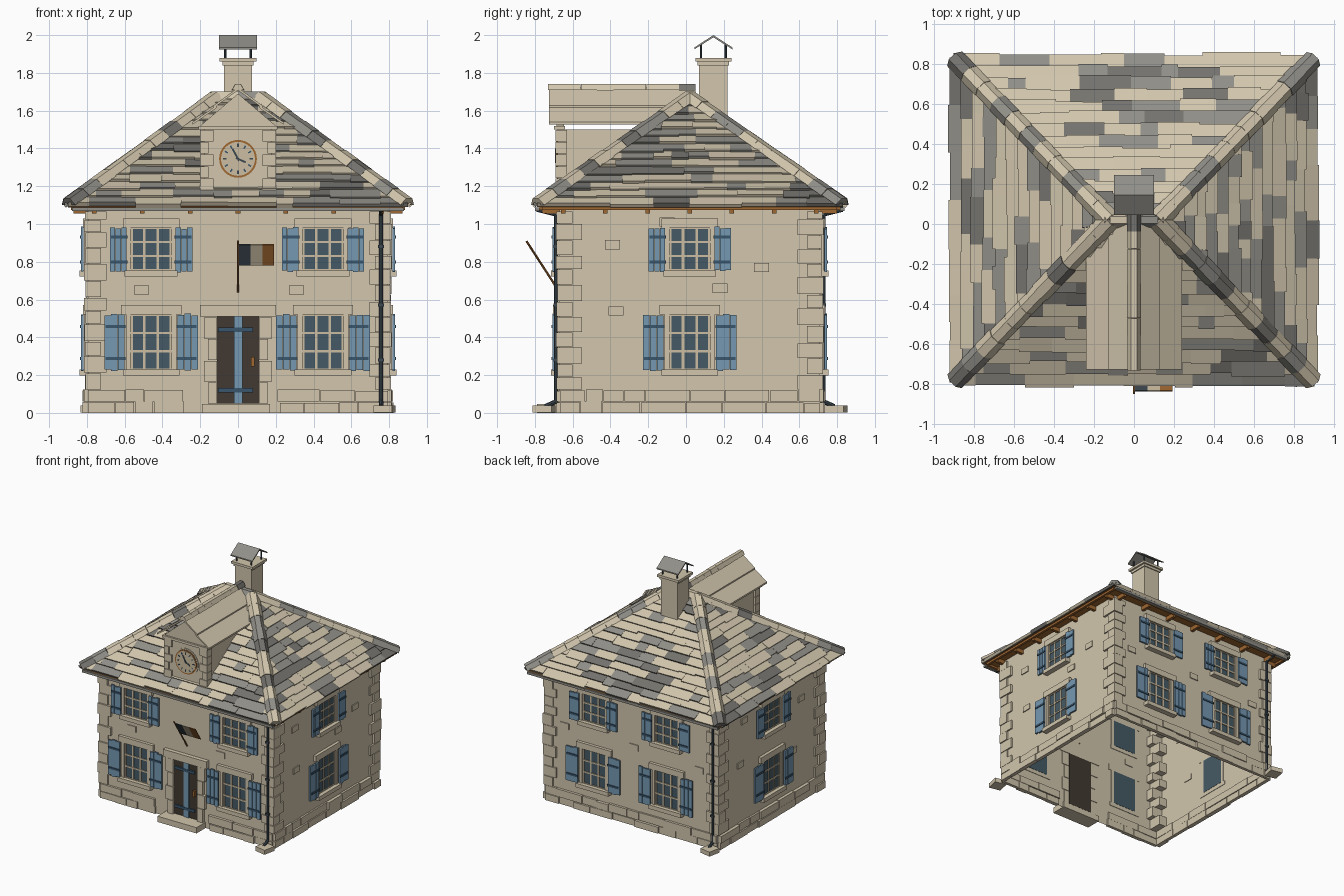
import bpy, bmesh, math, random
from mathutils import Matrix, Vector

if "Cube" in bpy.data.objects:
    bpy.data.objects.remove(bpy.data.objects["Cube"])

random.seed(7)
PALETTE = [("pale_stone", (210, 198, 173)), ("slate", (145, 143, 136)), ("dark_slate", (117, 115, 110)),
           ("shutter_blue", (117, 152, 178)), ("glass", (69, 90, 102)), ("dark_metal", (60, 72, 80)),
           ("orange_wood", (160, 104, 50)), ("door_brown", (66, 57, 49)), ("frame_cream", (205, 190, 162)),
           ("deep_blue", (58, 86, 108))]
STONE, SLATE, DARK, BLUE, GLASS, METAL, WOOD, BROWN, CREAM, DEEP = range(10)
mats = []
for name, rgb in PALETTE:
    m = bpy.data.materials.new(name)
    m.diffuse_color = [((c / 255 + 0.055) / 1.055) ** 2.4 for c in rgb] + [1]
    m.use_nodes = True
    m.node_tree.nodes["Principled BSDF"].inputs["Base Color"].default_value = m.diffuse_color
    mats.append(m)

parts = {}
I = Matrix()
CY = 0.02                                   # house centre in y
HX, HY = 0.795, 0.69                        # wall half sizes
rnd = random.uniform


def part(name):
    return parts.setdefault(name, bmesh.new())


def solid(name, mat, a, b):
    """Closed solid between two matching polygons."""
    bm, n = part(name), len(a)
    va, vb = [bm.verts.new(p) for p in a], [bm.verts.new(p) for p in b]
    faces = [bm.faces.new(va[::-1]), bm.faces.new(vb)]
    faces += [bm.faces.new((va[i], va[(i + 1) % n], vb[(i + 1) % n], vb[i])) for i in range(n)]
    for f in faces:
        f.material_index = mat


def box(name, mat, x0, x1, y0, y1, z0, z1, M=I):
    ring = [(x0, y0), (x1, y0), (x1, y1), (x0, y1)]
    solid(name, mat, [M @ Vector((x, y, z0)) for x, y in ring], [M @ Vector((x, y, z1)) for x, y in ring])


def rod(name, mat, p, q, r, n=8):
    p, q = Vector(p), Vector(q)
    d = q - p
    M = Matrix.Translation((p + q) / 2) @ d.to_track_quat('Z', 'Y').to_matrix().to_4x4()
    res = bmesh.ops.create_cone(part(name), cap_ends=True, segments=n, radius1=r, radius2=r,
                                depth=d.length, matrix=M)
    for f in {f for v in res['verts'] for f in v.link_faces}:
        f.material_index = mat


def roof_colour(pale=0.6):
    return random.choices((STONE, SLATE, DARK), (pale, (1 - pale) * 0.6, (1 - pale) * 0.4))[0]


# Walls: local frames with x along the wall, -y outwards
def frame(deg, dist):
    return Matrix.Translation((0, CY, 0)) @ Matrix.Rotation(math.radians(deg), 4, 'Z') @ Matrix.Translation((0, -dist, 0))


FRONT, RIGHT, BACK, LEFT = frame(0, HY), frame(90, HX), frame(180, HY), frame(270, HX)
for M, half in ((FRONT, HX), (RIGHT, HY), (BACK, HX), (LEFT, HY)):
    f = part("walls").faces.new([part("walls").verts.new(M @ Vector((x, 0, z)))
                                 for x, z in ((-half, 0), (half, 0), (half, 1.1), (-half, 1.1))])
    f.material_index = STONE
    # Base course stones
    for z0, z1 in ((0, 0.06), (0.06, 0.125)):
        x = -half
        while x < half - 0.01:
            w = min(rnd(0.09, 0.26), half - x)
            if M is not FRONT or x + w < -0.13 or x > 0.13:
                box("base_stones", STONE, x + 0.002, x + w - 0.002, -rnd(0.012, 0.028), 0.012,
                    z0, z1 - rnd(0, 0.008), M)
            x += w

# Corner quoins
for sx in (-1, 1):
    for sy in (-1, 1):
        z, i = 0.125, 0
        while z < 1.03:
            h = min(rnd(0.065, 0.095), 1.07 - z)
            lx, ly = ((0.07, 0.12), (0.1, 0.07))[i % 2]
            e = rnd(0.01, 0.02)
            x, y = sorted((sx * (HX + e), sx * (HX - lx))), sorted((CY + sy * (HY + e), CY + sy * (HY - ly)))
            box("quoins", STONE, *x, *y, z, z + h - 0.004)
            z, i = z + h, i + 1

# Scattered wall stones
for M, spots in ((FRONT, ((-0.51, 0.65), (0.31, 0.65))),
                 (RIGHT, ((-0.41, 0.89), (-0.39, 0.54), (0.16, 0.66), (0.38, 0.77), (-0.12, 1.01))),
                 (LEFT, ((-0.4, 0.6), (0.4, 0.85), (0.3, 0.45), (-0.35, 0.95))),
                 (BACK, ((0.02, 0.65), (-0.62, 0.66), (0.62, 0.62)))):
    for x, z in spots:
        box("wall_stones", STONE, x - 0.04, x + 0.04, -0.008, 0.006, z - 0.024, z + 0.024, M)


def window(M, cx, z0, z1, sh_in, sh_w):
    T = M @ Matrix.Translation((cx, 0, 0))
    w = 0.108
    box("window_glass", GLASS, -w, w, -0.006, 0.006, z0, z1, T)
    # Sash bars
    for x in (-w + .004, -w / 3, w / 3, w - .004):
        box("window_bars", CREAM, x - 0.007, x + 0.007, -0.012, -0.004, z0, z1, T)
    for k in range(4):
        z = z0 + (z1 - z0) * k / 3
        box("window_bars", CREAM, -w, w, -0.013, -0.004, z - 0.006, z + 0.006, T)
    # Stone surround
    for s in (-1, 1):
        box("window_surrounds", STONE, *sorted((s * w, s * (w + 0.026))), -0.02, 0.004, z0, z1, T)
    box("window_surrounds", STONE, -sh_in - 0.02, sh_in + 0.02, -0.025, 0.004, z1, z1 + 0.05, T)
    box("window_surrounds", STONE, -sh_in - 0.01, sh_in + 0.01, -0.045, 0.004, z0 - 0.033, z0, T)
    # Plank shutters with straps
    for s in (-1, 1):
        for k in range(3):
            a = sh_in + sh_w * k / 3
            box("shutters", BLUE, *sorted((s * a, s * (a + sh_w / 3 - 0.002))), -0.036, -0.022,
                z0 - 0.005 + rnd(-.006, .006), z1 + rnd(-.006, .006), T)
        for t in (0.2, 0.78):
            z = z0 + (z1 - z0) * t
            box("shutter_straps", DEEP, *sorted((s * (sh_in - 0.005), s * (sh_in + sh_w * 0.92))),
                -0.042, -0.034, z - 0.008, z + 0.008, T)


for M, centres in ((FRONT, (-0.46, 0.45)), (BACK, (-0.34, 0.33)), (RIGHT, (0,)), (LEFT, (0,))):
    for c in centres:
        window(M, c, 0.23, 0.52, 0.14, 0.11)
        window(M, c, 0.755, 0.98, 0.13, 0.09)

# Door, surround and step
box("door", BROWN, -0.112, 0.112, -0.008, 0.008, 0.05, 0.51, FRONT)
box("door_strip", BLUE, -0.022, 0.025, -0.016, -0.007, 0.05, 0.51, FRONT)
for z in (0.12, 0.44):
    box("door_straps", DEEP, -0.105, 0.08, -0.02, -0.007, z - 0.011, z + 0.011, FRONT)
box("door_handle", WOOD, 0.07, 0.087, -0.03, -0.007, 0.245, 0.295, FRONT)
for s in (-1, 1):
    for k in range(4):
        wide = 0.16 + 0.02 * (k % 2)
        box("door_surround", STONE, *sorted((s * 0.112, s * wide)), -0.028, 0.006, 0.05 + k * 0.115,
            0.161 + k * 0.115, FRONT)
box("door_surround", STONE, -0.2, 0.2, -0.034, 0.006, 0.51, 0.572, FRONT)
box("door_step", STONE, -0.19, 0.17, -0.12, 0.01, 0, 0.048, FRONT)

# Flag on a leaning pole
rod("flag_pole", WOOD, (0, -0.67, 0.64), (0, -0.845, 0.91), 0.006)
for k, c in enumerate((METAL, CREAM, WOOD)):
    x0, x1 = 0.005 + k * 0.062, 0.067 + k * 0.062
    quad = [Vector(p) for p in ((x0, -0.765, 0.78), (x1, -0.765, 0.78), (x1, -0.835, 0.89), (x0, -0.835, 0.89))]
    solid("flag", c, quad, [p + Vector((0, 0.004, 0.003)) for p in quad])

# Roof deck
EX, EY, RX, Z0, Z1 = 0.9, 0.81, 0.12, 1.09, 1.655
eave = [Vector((sx * EX, CY + sy * EY, Z0)) for sx, sy in ((-1, -1), (1, -1), (1, 1), (-1, 1))]
rl, rr = Vector((-RX, CY, Z1)), Vector((RX, CY, Z1))
solid("roof_deck", WOOD, eave, [rl + Vector((0, -.001, 0)), rr + Vector((0, -.001, 0)),
                                rr + Vector((0, .001, 0)), rl + Vector((0, .001, 0))])

# Roof tiles: overlapping courses of random widths, cut along the hips
ROWS = 14
slopes = ((eave[0], eave[1], rl, rr), (eave[1], eave[2], rr, rr), (eave[2], eave[3], rr, rl), (eave[3], eave[0], rl, rl))
for a, b, ta, tb in slopes:
    along = (b - a).normalized()
    n = along.cross(ta - a).normalized()
    for r in range(ROWS):
        t0, t1 = r / ROWS, min(1, (r + 1.6) / ROWS)

        def at(s, t):                        # point at distance s along the course, kept inside the hips
            l, h = a.lerp(ta, t), b.lerp(tb, t)
            return l + along * min(max(s - (l - a).dot(along), 0), (h - l).length)
        start, end = (a.lerp(ta, t0) - a).dot(along), (b.lerp(tb, t0) - a).dot(along)
        s = start
        while s < end - 0.01:
            e = min(s + rnd(0.08, 0.28), end)
            j = t0 + rnd(-0.016, 0.006)
            lift = rnd(0.02, 0.028)
            base = [at(s, j) + n * .004, at(e, j) + n * .004, at(e, t1), at(s, t1)]
            top = [base[0] + n * lift, base[1] + n * lift, base[2] + n * 0.008, base[3] + n * 0.008]
            solid("roof_tiles", roof_colour(), base, top)
            s = e


def caps(name, p, q, w, h, count, pale):
    """Row of faceted ridge tiles, open side down."""
    d = (q - p).normalized()
    side = d.cross(Vector((0, 0, 1))).normalized()
    up = side.cross(d)
    for k in range(count):
        g = rnd(0.93, 1.06)
        prof = [side * x * w * g + up * z * h * g for x, z in ((-1, -0.6), (-0.45, 0.85), (0.45, 0.85), (1, -0.6))]
        u, v = p.lerp(q, k / count), p.lerp(q, (k + 0.99) / count)
        solid(name, roof_colour(pale), [u + o for o in prof], [v + o for o in prof])


up = Vector((0, 0, 0.025))
for c, top in zip(eave, (rl, rr, rr, rl)):
    caps("hip_caps", c + up, top + up, 0.05, 0.026, 11, 0.66)
caps("ridge_caps", rl + up, rr + up, 0.04, 0.026, 2, 0.8)

# Eaves boards, rafters, gutters
for M, d, half in ((FRONT, EY - HY, EX), (BACK, EY - HY, EX), (RIGHT, EX - HX, EY), (LEFT, EX - HX, EY)):
    box("eaves_boards", WOOD, -half + 0.03, half - 0.03, -d + 0.015, -d + 0.035, 1.073, 1.093, M)
    for k in range(7):
        x = (k - 3) * (half - 0.14) / 3
        box("rafters", WOOD, x - 0.012, x + 0.012, -d + 0.03, 0.02, 1.055, 1.09, M)
for M in (FRONT, BACK):
    d = EY - HY
    box("gutters", SLATE, -0.88, 0.88, -d - 0.01, -d + 0.014, 1.068, 1.088, M)
    # Downpipe, brackets and splash stone
    rod("downpipes", METAL, M @ Vector((0.757, -0.018, 0.05)), M @ Vector((0.757, -0.018, 1.05)), 0.0105)
    rod("downpipes", METAL, M @ Vector((0.757, -0.018, 1.05)), M @ Vector((0.757, -d, 1.075)), 0.0105)
    rod("downpipes", METAL, M @ Vector((0.757, -0.018, 0.06)), M @ Vector((0.76, -0.075, 0.035)), 0.012)
    for z in (0.28, 0.57, 0.88):
        box("pipe_brackets", METAL, 0.742, 0.772, -0.032, 0, z - 0.008, z + 0.008, M)
    T = M @ Matrix.Translation((0.775, -0.085, 0.015)) @ Matrix.Rotation(-0.2, 4, 'Z')
    box("splash_stones", STONE, -0.05, 0.05, -0.05, 0.055, -0.012, 0.025, T)

# Dormer body, quoins, gable
box("dormer_body", STONE, -0.18, 0.18, -0.68, -0.12, 1.15, 1.5)
for s in (-1, 1):
    for k in range(5):
        z = 1.18 + k * 0.064
        box("dormer_quoins", STONE, *sorted((s * (0.13 + 0.025 * (k % 2)), s * 0.2)), -0.692, -0.63, z, z + 0.061)
box("dormer_cornice", STONE, -0.21, 0.21, -0.7, -0.64, 1.5, 1.52)
tri = ((-0.2, 1.52), (0.2, 1.52), (0, 1.69))
solid("dormer_gable", STONE, [(x, -0.685, z) for x, z in tri], [(x, -0.645, z) for x, z in tri])
# Dormer roof, each side of two lapped boards
for s in (-1, 1):
    for x0, z0, x1, z1 in ((0, 1.722, 0.13, 1.627), (0.115, 1.627, 0.24, 1.54)):
        prof = ((s * x0, z0), (s * x1, z1), (s * x1, z1 - 0.014), (s * x0, z0 - 0.014))
        solid("dormer_roof", STONE, [(x, -0.725, z) for x, z in prof], [(x, 0.05, z) for x, z in prof])
caps("dormer_ridge", Vector((0, -0.73, 1.722)), Vector((0, 0.05, 1.722)), 0.033, 0.022, 9, 0.8)

# Clock
CZ = 1.345
for name, mat, r, y in (("clock_surround", STONE, 0.112, -0.684), ("clock_rim", WOOD, 0.1, -0.687),
                        ("clock_face", CREAM, 0.09, -0.690)):
    rod(name, mat, (0, y, CZ), (0, -0.66, CZ), r, 32)
for k in range(12):
    T = Matrix.Translation((0, -0.691, CZ)) @ Matrix.Rotation(k * math.pi / 6, 4, 'Y')
    box("clock_marks", DEEP if k % 3 else METAL, -0.004, 0.004, -0.001, 0.003, 0.062, 0.08, T)
for ang, l in ((-0.5, 0.06), (2.0, 0.045)):
    T = Matrix.Translation((0, -0.692, CZ)) @ Matrix.Rotation(ang, 4, 'Y')
    box("clock_hands", METAL, -0.005, 0.005, -0.001, 0.003, -0.012, l, T)

# Chimney with hooded cap
KY = 0.145
box("chimney", STONE, -0.075, 0.075, KY - 0.075, KY + 0.075, 1.45, 1.86)
box("chimney_collar", STONE, -0.098, 0.098, KY - 0.095, KY + 0.095, 1.86, 1.88)
box("chimney_collar", STONE, -0.083, 0.083, KY - 0.083, KY + 0.083, 1.84, 1.86)
for sx in (-1, 1):
    for sy in (-1, 1):
        rod("hood_posts", METAL, (sx * 0.068, KY + sy * 0.065, 1.87), (sx * 0.068, KY + sy * 0.065, 1.95), 0.006)
for s in (-1, 1):
    prof = ((KY, 2.0), (KY + s * 0.1, 1.935), (KY + s * 0.1, 1.925), (KY, 1.988))
    solid("chimney_hood", SLATE, [(-0.1, y, z) for y, z in prof], [(0.1, y, z) for y, z in prof])

# Turn every part into an object
for name, bm in parts.items():
    bmesh.ops.recalc_face_normals(bm, faces=bm.faces)
    me = bpy.data.meshes.new(name)
    bm.to_mesh(me)
    bm.free()
    for m in mats:
        me.materials.append(m)
    bpy.context.collection.objects.link(bpy.data.objects.new(name, me))
